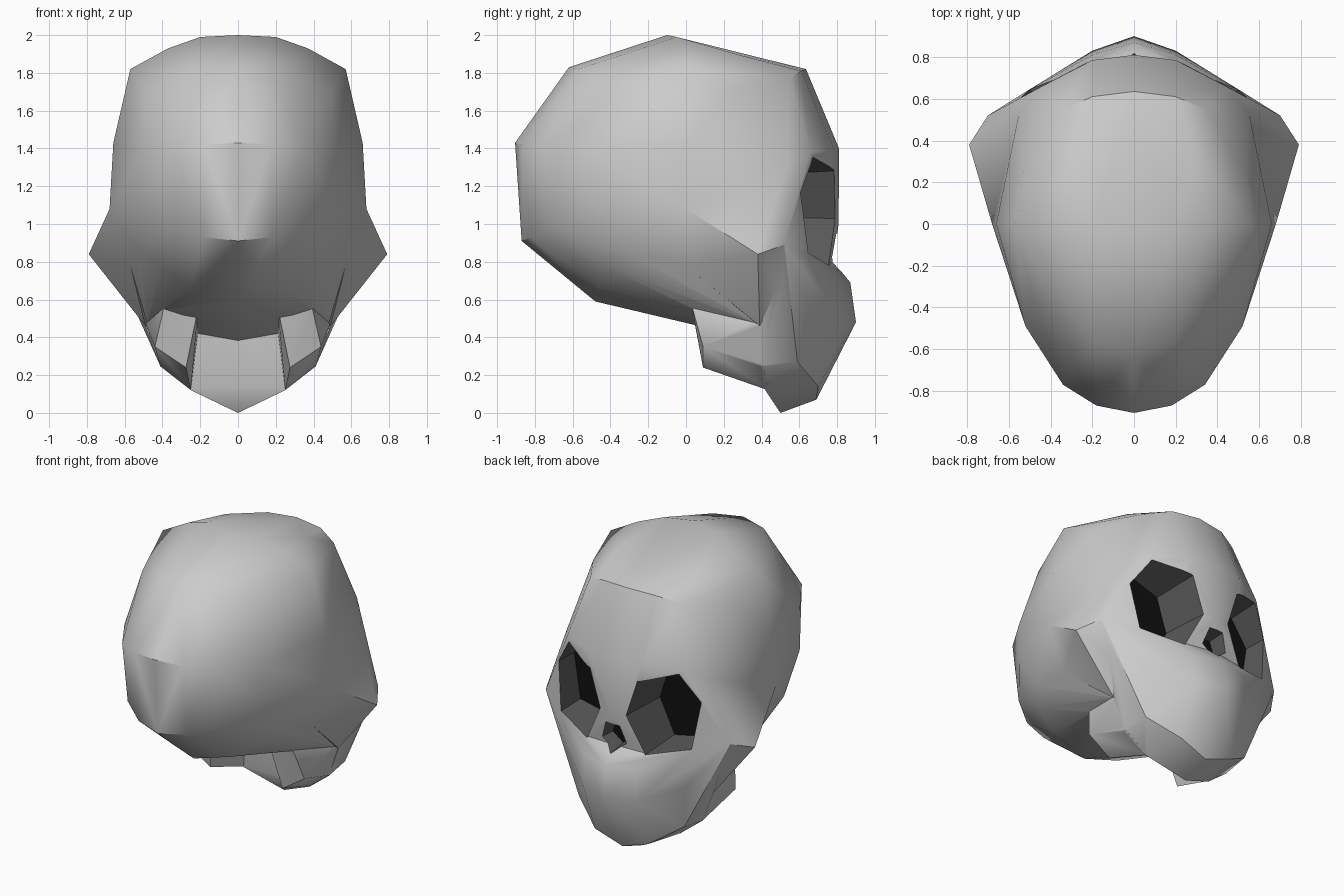
import bpy, bmesh, math

if "Cube" in bpy.data.objects:
    bpy.data.objects.remove(bpy.data.objects["Cube"])


def material(name, value):
    m = bpy.data.materials.new(name)
    m.diffuse_color = (value, value, value, 1)
    m.use_nodes = True
    m.node_tree.nodes["Principled BSDF"].inputs["Base Color"].default_value = m.diffuse_color
    return m


MATS = [material("bone", 0.8), material("socket_wall", 0.1), material("socket_end", 0.005)]


def to_object(bm, name):
    bmesh.ops.recalc_face_normals(bm, faces=bm.faces)
    mesh = bpy.data.meshes.new(name)
    bm.to_mesh(mesh)
    bm.free()
    for m in MATS:
        mesh.materials.append(m)
    obj = bpy.data.objects.new(name, mesh)
    bpy.context.collection.objects.link(obj)
    return obj


def hull(name, *profiles, sides=(1, -1)):
    """Faceted solid around half profiles, mirrored across x = 0."""
    pts = {(s * x, y, z) for p in profiles for x, y, z in p for s in sides}
    bm = bmesh.new()
    for p in sorted(pts):
        bm.verts.new(p)
    bmesh.ops.remove_doubles(bm, verts=bm.verts, dist=1e-5)
    bmesh.ops.convex_hull(bm, input=bm.verts)
    bmesh.ops.delete(bm, geom=[v for v in bm.verts if not v.link_faces], context='VERTS')
    return to_object(bm, name)


def socket(name, outline, depth, end_scale, side=1):
    """Tapered prism running inwards from in front of the face."""
    bm = bmesh.new()
    cx = sum(p[0] for p in outline) / len(outline)
    cz = sum(p[1] for p in outline) / len(outline)
    rings = []
    for y, s in ((1.0, 1.06), (depth, end_scale)):
        rings.append([bm.verts.new((side * (cx + (x - cx) * s), y, cz + (z - cz) * s))
                      for x, z in outline])
    n = len(outline)
    for i in range(n):
        j = (i + 1) % n
        bm.faces.new((rings[0][i], rings[0][j], rings[1][j], rings[1][i])).material_index = 1
    bm.faces.new(rings[0])
    bm.faces.new(rings[1]).material_index = 2
    return to_object(bm, name)


def combine(target, tool, operation):
    mod = target.modifiers.new("combine", 'BOOLEAN')
    mod.operation, mod.solver, mod.object = operation, 'EXACT', tool
    bpy.context.view_layer.update()
    mesh = bpy.data.meshes.new_from_object(
        target.evaluated_get(bpy.context.evaluated_depsgraph_get()))
    target.modifiers.clear()
    target.data = mesh
    bpy.data.objects.remove(tool)


# Seams shared by neighbouring parts
BROW = [(0, .81, 1.4), (.2, .785, 1.39), (.44, .66, 1.38), (.55, .535, 1.3)]
TEMPLE = [(.68, 0, 1.08), (.57, 0, .78)]
EYE_FLOOR = [(0, .78, .8), (.22, .755, .79), (.5, .645, .84), (.7, .52, .89),
             (.45, .645, .58), (.49, .39, .46)]

# Braincase
skull = hull(
    "skull", BROW, TEMPLE,
    [(0, -.1, 2), (.2, -.05, 1.99), (.37, -.01, 1.93), (.57, 0, 1.82)],
    [(0, -.62, 1.83), (.19, -.57, 1.82), (.34, -.46, 1.77), (.49, -.34, 1.69)],
    [(0, .635, 1.82), (.2, .61, 1.81), (.34, .55, 1.77), (.45, .47, 1.59),
     (.53, .25, 1.72), (.3, .3, 1.89)],
    [(0, -.905, 1.43), (.18, -.87, 1.42), (.34, -.77, 1.4), (.52, -.49, 1.37)],
    [(0, -.87, .91), (.18, -.82, .93), (.34, -.71, .98), (.52, -.49, 1.1)],
    [(.66, 0, 1.43), (.52, -.32, .85), (.41, -.43, .78)],
    [(0, -.48, .59), (.25, -.46, .66), (0, .45, .37), (.2, .4, .43), (.48, .38, .47)])

# Cheekbones and eye region
face = hull(
    "face", BROW, TEMPLE, EYE_FLOOR,
    [(.79, .38, .84), (0, .808, 1), (0, .3, 1.3), (0, .2, .6)])

# Muzzle and chin
muzzle = hull(
    "muzzle", EYE_FLOOR,
    [(0, .87, .69), (.2, .81, .69), (0, .9, .48), (.2, .83, .48)],
    [(.4, .59, .27), (.2, .7, .14), (0, .69, .07)],
    [(0, .5, 0), (.25, .42, .12), (.41, .4, .245), (.2, .42, .45), (0, .44, .4)])
combine(skull, face, 'UNION')
combine(skull, muzzle, 'UNION')

# Rear branches of the jaw
for side in (1, -1):
    branch = hull(
        "jaw_branch",
        [(.39, .03, .57), (.21, .03, .56), (.44, .09, .35), (.275, .09, .24)],
        [(.488, .39, .47), (.2, .46, .5), (.412, .41, .247), (.25, .43, .122)],
        sides=(side,))
    combine(skull, branch, 'UNION')

# Eye sockets and nose opening
EYE = [(.18, 1.28), (.42, 1.36), (.55, 1.17), (.5, .84), (.22, .78), (.1, 1.03)]
NOSE = [(-.065, .97), (.065, .97), (.12, .82), (0, .73), (-.12, .82)]
for side in (1, -1):
    combine(skull, socket("eye_cutter", EYE, .45, .92, side), 'DIFFERENCE')
combine(skull, socket("nose_cutter", NOSE, .68, .65), 'DIFFERENCE')

# Smooth bone with crisp ridges
bm = bmesh.new()
bm.from_mesh(skull.data)
bmesh.ops.remove_doubles(bm, verts=bm.verts, dist=1e-4)
bmesh.ops.dissolve_limit(bm, angle_limit=math.radians(1), verts=bm.verts, edges=bm.edges,
                         delimit={'MATERIAL'})
bm.to_mesh(skull.data)
bm.free()
bpy.context.view_layer.objects.active = skull
skull.select_set(True)
bpy.ops.object.shade_smooth_by_angle(angle=math.radians(36))
